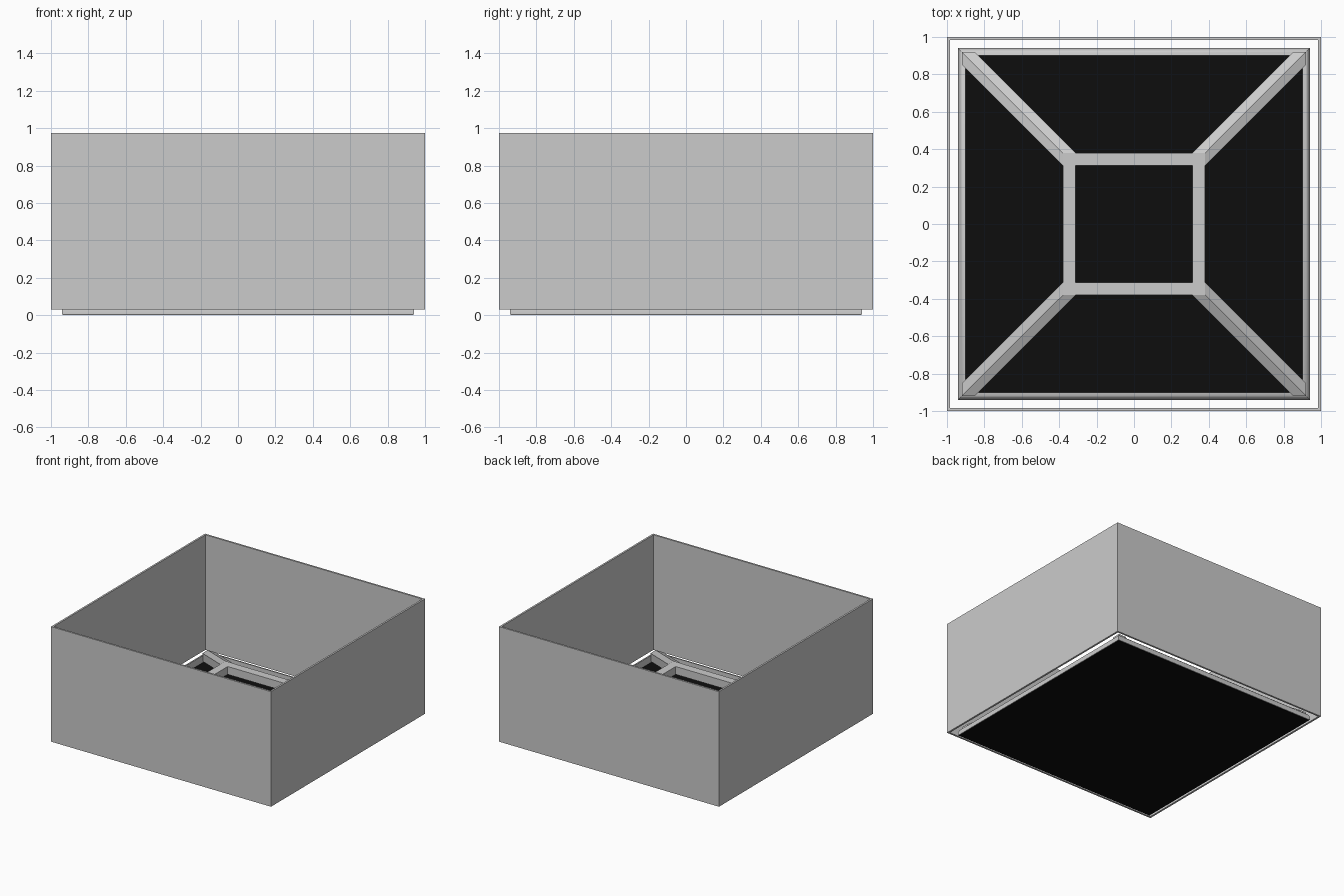
import bpy, bmesh

if "Cube" in bpy.data.objects:
    bpy.data.objects.remove(bpy.data.objects["Cube"])


def make_object(name, bm):
    bmesh.ops.remove_doubles(bm, verts=bm.verts, dist=1e-5)
    bmesh.ops.recalc_face_normals(bm, faces=bm.faces)
    mesh = bpy.data.meshes.new(name)
    bm.to_mesh(mesh)
    bm.free()
    ob = bpy.data.objects.new(name, mesh)
    bpy.context.collection.objects.link(ob)
    return ob


def square_ring(name, profile):
    """Sweep a closed (half-width, height) profile around a mitred square."""
    bm = bmesh.new()
    loops = [[bm.verts.new((sx * r, sy * r, z)) for r, z in profile]
             for sx, sy in ((1, 1), (-1, 1), (-1, -1), (1, -1))]
    n = len(profile)
    for i in range(4):
        a, b = loops[i], loops[(i + 1) % 4]
        for j in range(n):
            k = (j + 1) % n
            bm.faces.new((a[j], a[k], b[k], b[j]))
    return make_object(name, bm)


# Square shade: four thin walls, open at the top and bottom
square_ring("shade_walls", [(1, 0.03), (1, 0.975), (0.985, 0.975), (0.985, 0.03)])

# Rounded rim around the base panel
rim = square_ring("base_rim", [(0.94, 0.004), (0.94, 0.03), (0.932, 0.048),
                               (0.918, 0.06), (0.90, 0.065), (0.90, 0.004)])
for poly in rim.data.polygons:
    poly.use_smooth = True
rim.data.set_sharp_from_angle(angle=0.7)

# Raised square frame in the middle
TOP, BAR = 0.33, 0.065
square_ring("centre_frame", [(0.38, TOP - BAR), (0.38, TOP),
                             (0.312, TOP), (0.312, TOP - BAR)])

# Four sloping arms: the frame's corner block swept down to the rim corners
for sx, sy, label in ((1, 1, "back_right"), (-1, 1, "back_left"),
                      (-1, -1, "front_left"), (1, -1, "front_right")):
    bm = bmesh.new()
    for lo, hi, top in ((0.312, 0.38, TOP), (0.852, 0.92, 0.07)):
        for x, y in ((lo, lo), (hi, lo), (lo, hi), (hi, hi)):
            for z in (top - BAR, top):
                bm.verts.new((sx * x, sy * y, z))
    bmesh.ops.convex_hull(bm, input=bm.verts)
    bmesh.ops.dissolve_limit(bm, angle_limit=0.01, verts=bm.verts, edges=bm.edges)
    make_object("arm_" + label, bm)

# Black panel closing the bottom
black = bpy.data.materials.new("black_panel")
black.diffuse_color = (0.004, 0.004, 0.004, 1)
black.use_nodes = True
black.node_tree.nodes["Principled BSDF"].inputs["Base Color"].default_value = black.diffuse_color
bpy.ops.mesh.primitive_cube_add(size=1, location=(0, 0, 0.004))
panel = bpy.context.object
panel.name = "base_panel"
panel.scale = (1.87, 1.87, 0.008)
panel.data.materials.append(black)
